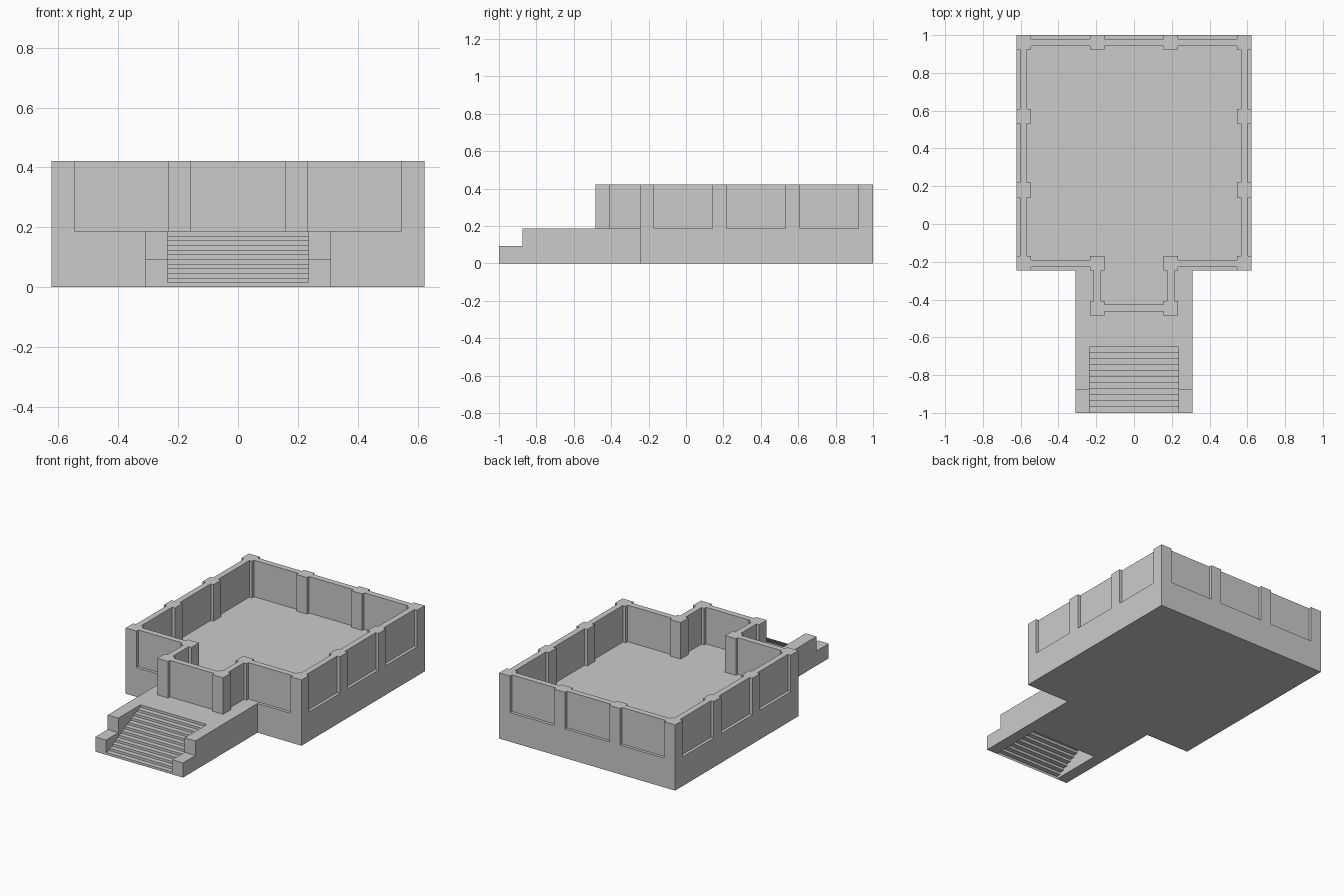
import bpy, bmesh
from mathutils import Vector

if "Cube" in bpy.data.objects:
    bpy.data.objects.remove(bpy.data.objects["Cube"])

BASE_H, TOP_H = 0.187, 0.421      # platform height, wall top
FRONT, SIDE = -0.247, 0.623       # main block front y and half width
PORCH, STAIR = 0.311, 0.235       # porch and stair half widths
STAIR_Y, STEPS = -0.652, 12       # back of the stairs, number of risers
PIL, WALL = 0.077, 0.038          # pillar width, wall thickness


def sweep(name, pts, vec, closed=True):
    """Extrude a profile along vec; closed gives a capped solid, open gives a sheet."""
    bm = bmesh.new()
    a = [bm.verts.new(p) for p in pts]
    b = [bm.verts.new(Vector(p) + Vector(vec)) for p in pts]
    n = len(pts)
    for i in range(n if closed else n - 1):
        j = (i + 1) % n
        bm.faces.new((a[i], a[j], b[j], b[i]))
    if closed:
        bm.faces.new(a[::-1])
        bm.faces.new(b)
        bmesh.ops.recalc_face_normals(bm, faces=bm.faces)
    me = bpy.data.meshes.new(name)
    bm.to_mesh(me)
    bm.free()
    ob = bpy.data.objects.new(name, me)
    bpy.context.collection.objects.link(ob)
    return ob


def block(name, x0, x1, y0, y1):
    """Upright box standing on the platform."""
    return sweep(name, [(x0, y0, BASE_H), (x1, y0, BASE_H), (x1, y1, BASE_H), (x0, y1, BASE_H)],
                 (0, 0, TOP_H - BASE_H))


# Platform: T-shaped slab under room, porch and landing
half = [(PORCH, STAIR_Y), (PORCH, FRONT), (SIDE, FRONT), (SIDE, 1)]
outline = half + [(-x, y) for x, y in reversed(half)]
sweep("platform", [(x, y, 0) for x, y in outline], (0, 0, BASE_H))

# Stepped cheek walls either side of the stairs
cheek = [(-1, 0), (STAIR_Y, 0), (STAIR_Y, BASE_H), (-0.875, BASE_H), (-0.875, 0.094), (-1, 0.094)]
for name, x in (("right_cheek", STAIR), ("left_cheek", -PORCH)):
    sweep(name, [(x, y, z) for y, z in cheek], (PORCH - STAIR, 0, 0))

# Stairs: folded sheet, hollow below
run, rise = (STAIR_Y + 1) / (STEPS - 1), BASE_H / STEPS
zig = []
for i in range(STEPS):
    y = -1 + i * run
    zig += [(-STAIR, y, i * rise), (-STAIR, y, (i + 1) * rise)]
zig.pop()   # the last riser is the platform edge
sweep("stairs", zig[::-1], (2 * STAIR, 0, 0), closed=False)

# Pillars around the perimeter, right half then mirrored
xc, xm = SIDE - PIL / 2, 0.195
ys = [FRONT + PIL / 2, 0.180, 0.571, 1 - PIL / 2]
right = [(xm, -0.445), (xm, ys[0])] + [(xc, y) for y in ys] + [(xm, ys[-1])]
loop = right + [(-x, y) for x, y in reversed(right)]
h, t = PIL / 2, WALL / 2
for x, y in loop:
    block("pillar", x - h, x + h, y - h, y + h)

# Thin wall panels between neighbouring pillars
for (x0, y0), (x1, y1) in zip(loop, loop[1:] + loop[:1]):
    xa, xb, ya, yb = min(x0, x1), max(x0, x1), min(y0, y1), max(y0, y1)
    if xb - xa > yb - ya:
        block("wall_panel", xa + h, xb - h, ya - t, ya + t)
    else:
        block("wall_panel", xa - t, xa + t, ya + h, yb - h)
